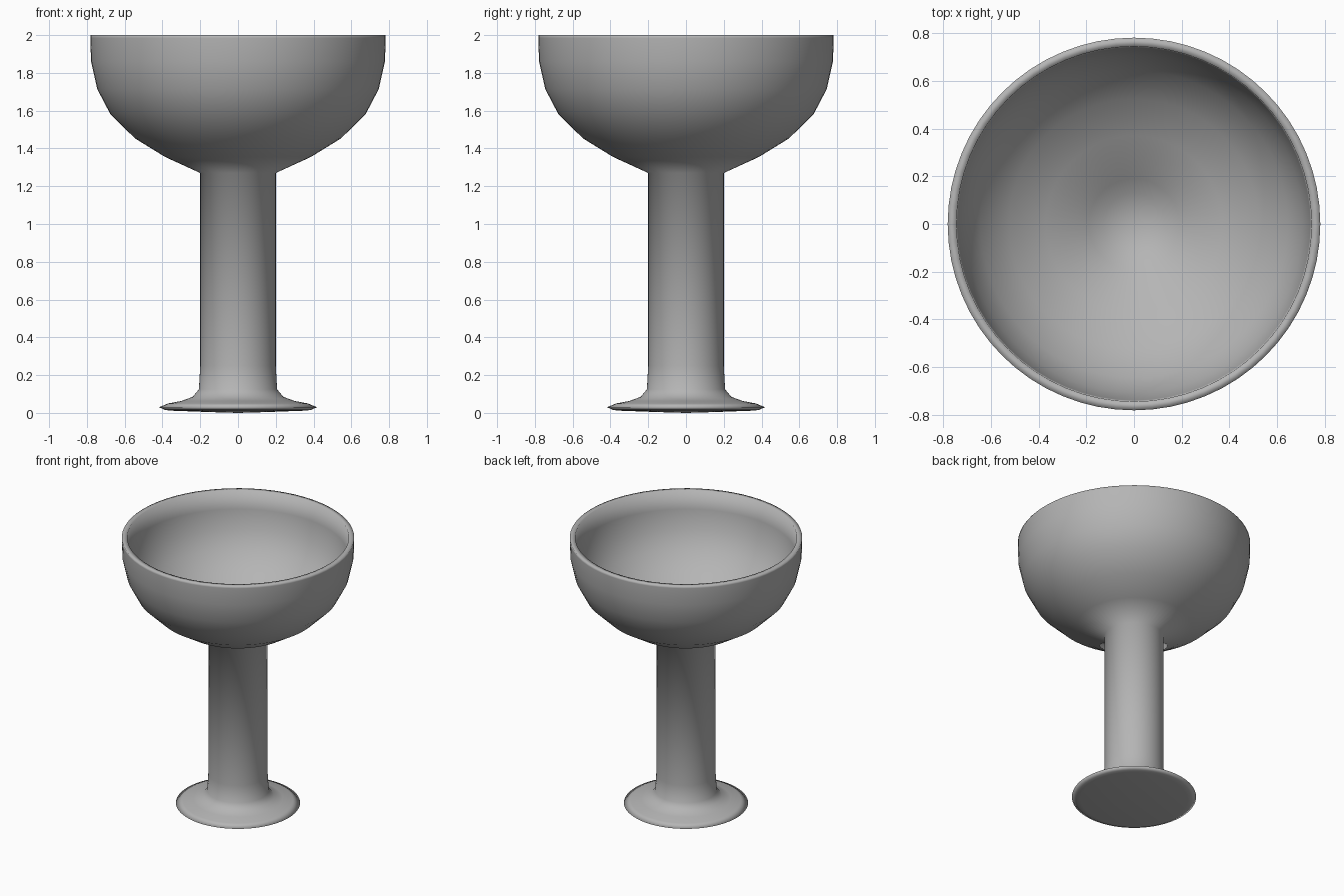
import bpy, bmesh, math

if "Cube" in bpy.data.objects:
    bpy.data.objects.remove(bpy.data.objects["Cube"])

SEGMENTS = 64

grey = bpy.data.materials.new("dark_grey")
grey.diffuse_color = (0.46, 0.46, 0.46, 1)
grey.use_nodes = True
grey.node_tree.nodes["Principled BSDF"].inputs["Base Color"].default_value = grey.diffuse_color


def lathe(name, profile):
    """Revolve an open (radius, height) profile around z."""
    bm = bmesh.new()
    verts = [bm.verts.new((r, 0, z)) for r, z in profile]
    edges = [bm.edges.new(pair) for pair in zip(verts, verts[1:])]
    bmesh.ops.spin(bm, geom=verts + edges, cent=(0, 0, 0), axis=(0, 0, 1),
                   angle=math.tau, steps=SEGMENTS, use_duplicate=False)
    bmesh.ops.remove_doubles(bm, verts=bm.verts, dist=0.0005)
    bmesh.ops.recalc_face_normals(bm, faces=bm.faces)
    for face in bm.faces:
        face.smooth = True
    mesh = bpy.data.meshes.new(name)
    bm.to_mesh(mesh)
    bm.free()
    mesh.materials.append(grey)
    obj = bpy.data.objects.new(name, mesh)
    bpy.context.collection.objects.link(obj)
    return obj


# Foot, from the underside centre out to the edge and up to the stem
foot = [(0, 0), (0.14, 0.004), (0.36, 0.012), (0.387, 0.016), (0.418, 0.03),
        (0.37, 0.05), (0.30, 0.063), (0.24, 0.085), (0.207, 0.125)]
# Straight stem
stem = [(0.2, 0.25)]
# Outside of the bowl up to the rim
bowl_outside = [(0.2, 1.27), (0.386, 1.355), (0.545, 1.453), (0.675, 1.58),
                (0.745, 1.714), (0.778, 1.86), (0.782, 1.985), (0.782, 2.0)]
# Inside of the bowl, with a shallow dip above the stem
bowl_inside = [(0.745, 2.0), (0.74, 1.865), (0.708, 1.73), (0.645, 1.605),
               (0.525, 1.488), (0.37, 1.393), (0.19, 1.31), (0.13, 1.26), (0, 1.24)]

lathe("goblet", foot + stem + bowl_outside + bowl_inside)
